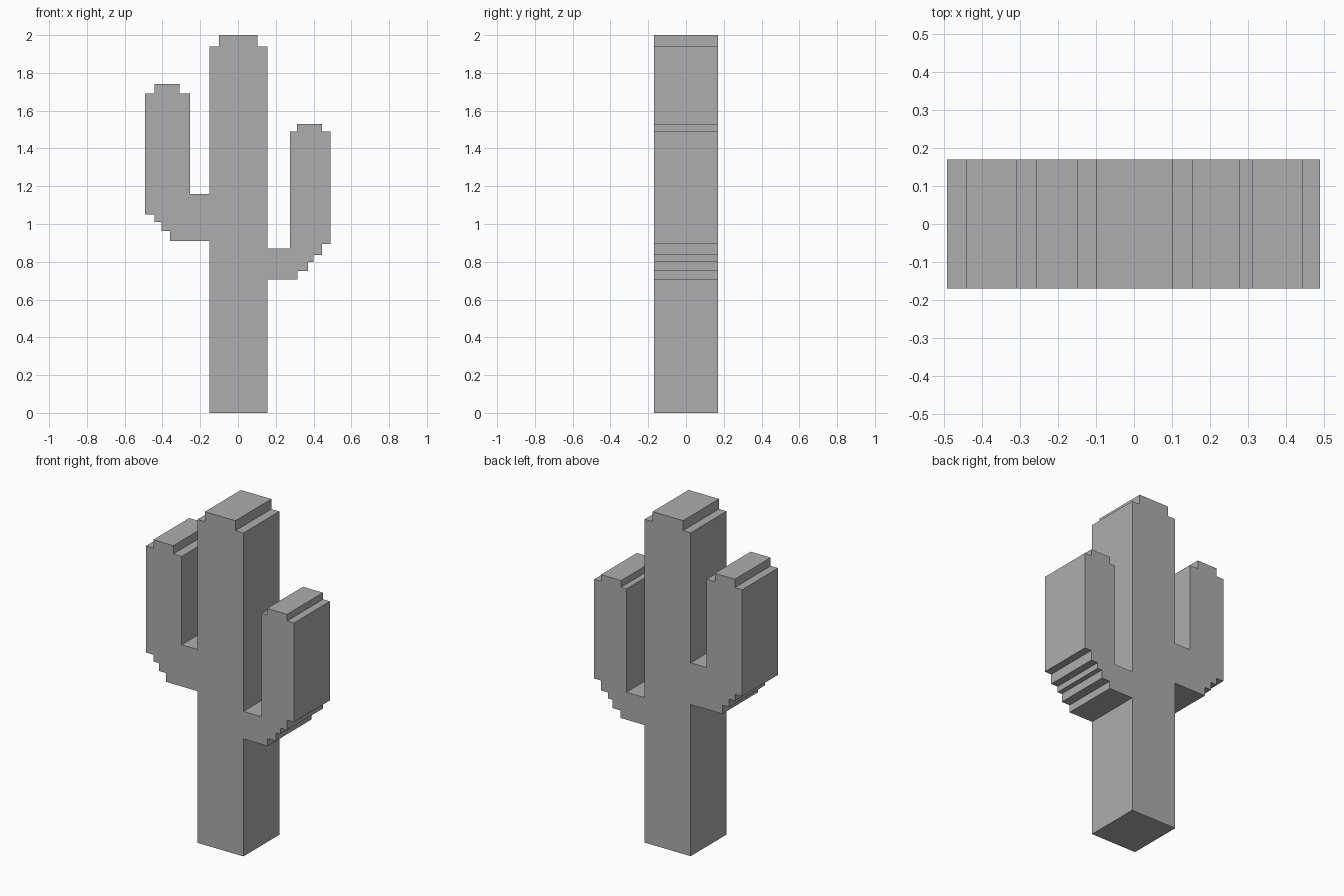
import bpy
import bmesh

cube = bpy.data.objects.get("Cube")
if cube:
    bpy.data.objects.remove(cube, do_unlink=True)

HALF_DEPTH = 0.17

# Stepped outline: each pair is the x of an upright edge and the z where it ends
right_arm = [(.155, .705), (.315, .75), (.37, .80), (.40, .835), (.445, .895),
             (.49, 1.49), (.445, 1.53), (.312, 1.49), (.276, .87)]
trunk_top = [(.155, 1.94), (.102, 2), (-.10, 1.94)]
left_arm = [(-.15, 1.16), (-.255, 1.69), (-.31, 1.74), (-.443, 1.69),
            (-.492, 1.05), (-.443, 1.01), (-.405, .963), (-.36, .91)]
trunk_base = [(-.15, 0)]


def stepped_outline(steps):
    """Expand the steps into the corners of a right-angled outline."""
    corners, z = [], steps[-1][1]
    for x, next_z in steps:
        corners += [(x, z), (x, next_z)]
        z = next_z
    return corners


def extruded(name, outline, half_depth, material):
    bm = bmesh.new()
    front = bm.faces.new([bm.verts.new((x, -half_depth, z)) for x, z in outline])
    result = bmesh.ops.extrude_face_region(bm, geom=[front], use_keep_orig=True)
    back = [v for v in result["geom"] if isinstance(v, bmesh.types.BMVert)]
    bmesh.ops.translate(bm, verts=back, vec=(0, 2 * half_depth, 0))
    bmesh.ops.recalc_face_normals(bm, faces=bm.faces)
    mesh = bpy.data.meshes.new(name)
    bm.to_mesh(mesh)
    bm.free()
    mesh.materials.append(material)
    obj = bpy.data.objects.new(name, mesh)
    bpy.context.collection.objects.link(obj)
    return obj


# Plain grey material
grey = bpy.data.materials.new("plain_grey")
grey.use_nodes = True
colour = (0.42, 0.42, 0.42, 1)
grey.diffuse_color = colour
grey.node_tree.nodes["Principled BSDF"].inputs["Base Color"].default_value = colour

# Cactus: trunk and both arms in one solid slab
extruded("cactus", stepped_outline(right_arm + trunk_top + left_arm + trunk_base),
         HALF_DEPTH, grey)
